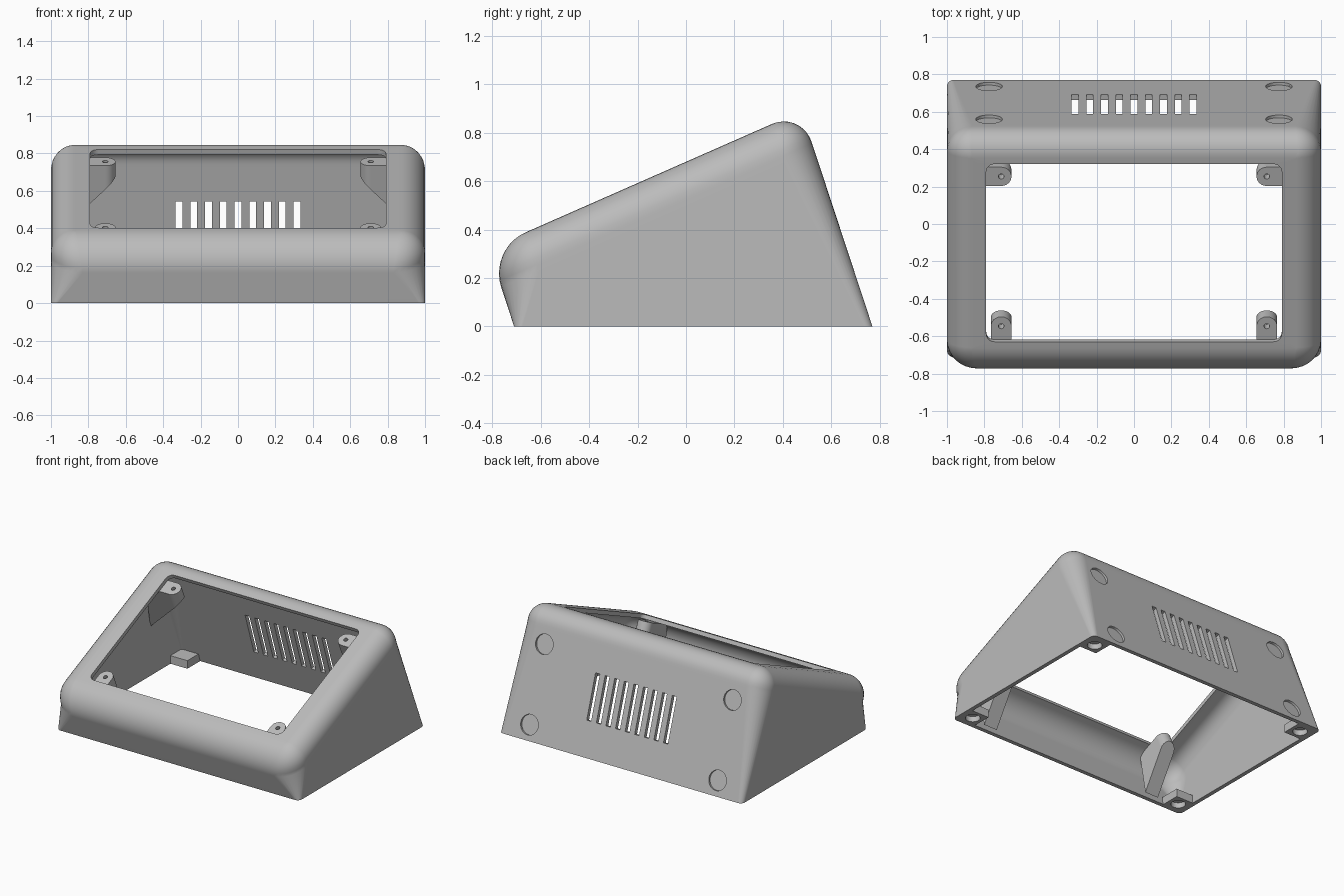
import bpy, bmesh, math
from mathutils import Matrix, Vector

cube = bpy.data.objects.get("Cube")
if cube:
    bpy.data.objects.remove(cube)

grey = bpy.data.materials.new("Grey plastic")
grey.use_nodes = True
grey.diffuse_color = (0.5, 0.5, 0.5, 1)
grey.node_tree.nodes["Principled BSDF"].inputs["Base Color"].default_value = (0.5, 0.5, 0.5, 1)

SLOPE = math.atan(0.44)
CS, SN = math.cos(SLOPE), math.sin(SLOPE)
THICK = 0.03
SEG = 8


def on_slope(x, u, n):
    """Point from coordinates along and normal to the sloped face."""
    return Vector((x, u * CS - n * SN, 0.68 + u * SN + n * CS))


def make_object(name, bm):
    bmesh.ops.recalc_face_normals(bm, faces=bm.faces)
    mesh = bpy.data.meshes.new(name)
    bm.to_mesh(mesh)
    bm.free()
    mesh.materials.append(grey)
    obj = bpy.data.objects.new(name, mesh)
    bpy.context.collection.objects.link(obj)
    return obj


def activate(obj):
    bpy.ops.object.select_all(action='DESELECT')
    obj.select_set(True)
    bpy.context.view_layer.objects.active = obj


def cut(obj, bm):
    """Subtract the shapes in bm and discard the cutter."""
    cutter = make_object("cutter", bm)
    cutter.hide_render = True
    mod = obj.modifiers.new("Cut", 'BOOLEAN')
    mod.operation, mod.solver, mod.object = 'DIFFERENCE', 'EXACT', cutter
    activate(obj)
    bpy.ops.object.modifier_apply(modifier=mod.name)
    bpy.data.objects.remove(cutter)


def finish(obj):
    activate(obj)
    bpy.ops.object.shade_smooth_by_angle(angle=math.radians(30))
    mod = obj.modifiers.new("Normals", 'WEIGHTED_NORMAL')
    mod.keep_sharp = True


def outline(hx, a0, a1, rf, rb):
    """Rounded rectangle with separate front and back corner radii."""
    pts = []
    for sx, a, r, k in ((1, a1, rb, 0), (-1, a1, rb, 1), (-1, a0, rf, 2), (1, a0, rf, 3)):
        sa = 1 if k < 2 else -1
        for i in range(SEG + 1):
            t = (k + i / SEG) * math.pi / 2
            pts.append((sx * (hx - r) + r * math.cos(t), a - sa * r + r * math.sin(t)))
    return pts


def inset(d, r):
    return r - math.sqrt(r * r - (r - d) ** 2) if d < r else 0.0


def shell_rings(t):
    """Rings from the base up over the rounded top, offset inward by t."""
    base = outline(1 - t, -0.71 + t, 0.77 - t, 0.034 - t, 0.034 - t)
    rings = [[Vector((x, y, 0)) for x, y in base]]
    rf, rb, rs = 0.165 - t, 0.135 - t, 0.13 - t
    for k in range(11):
        d = rf * (1 - math.sin(k / 10 * math.pi / 2))
        depth = d + t
        f, b, s = inset(d, rf), inset(d, rb), inset(d, rs)
        pts = outline(1 - t - s, -0.891 + t - 0.097 * depth + f,
                      0.521 - t - 0.097 * depth - b,
                      max(0.17 - t - f, 0.006), max(0.135 - t - b, 0.006))
        rings.append([on_slope(x, u, -depth) for x, u in pts])
    return rings


# Housing: one closed loft over the outside, through the window and down the inside
window = outline(0.79, -0.688, 0.35, 0.045, 0.045)
rings = shell_rings(0)
rings += [[on_slope(x, u, n) for x, u in window] for n in (0, -THICK)]
rings += reversed(shell_rings(THICK))
bm = bmesh.new()
loops = [[bm.verts.new(p) for p in ring] for ring in rings]
for i, low in enumerate(loops):
    high = loops[(i + 1) % len(loops)]
    for j in range(len(low)):
        k = (j + 1) % len(low)
        bm.faces.new((low[j], low[k], high[k], high[j]))
housing = make_object("housing", bm)

# Vent slots and round recesses in the back wall
lean = Matrix.Translation((0, 0.77, 0)) @ Matrix.Rotation(math.atan(0.329), 4, 'X')
bm = bmesh.new()
for i in range(-4, 5):
    bmesh.ops.create_cube(bm, size=1, matrix=lean @ Matrix.Translation((i * 0.079, 0, 0.417))
                          @ Matrix.Diagonal((0.036, 0.2, 0.33, 1)))
for x in (-0.775, 0.775):
    for v in (0.11, 0.67):
        bmesh.ops.create_cone(bm, cap_ends=True, segments=40, radius1=0.071, radius2=0.071, depth=0.032,
                              matrix=lean @ Matrix.Translation((x, 0, v)) @ Matrix.Rotation(math.pi / 2, 4, 'X'))
cut(housing, bm)
finish(housing)


def boss(name, x, u, dx, du, reach, fall):
    """Screw post with a rounded nose and an angled underside running to a wall."""
    r, drop = 0.055, 0.085
    flat = []
    for i in range(13):
        t = math.pi * (i / 12 - 0.5)
        flat.append((-r * math.cos(t), r * math.sin(t)))
    flat += [(reach, r), (reach, -r)]
    bm = bmesh.new()
    top, low = [], []
    for along, side in flat:
        far = along * 0.72 if along > r else along
        for ring, a, n in ((top, far, -0.032), (low, along, -0.032 - drop - fall * (along + r))):
            ring.append(bm.verts.new(on_slope(x + dx * a - du * side, u + du * a + dx * side, n)))
    bm.faces.new(top)
    bm.faces.new(low)
    for j in range(len(top)):
        k = (j + 1) % len(top)
        bm.faces.new((top[j], top[k], low[k], low[j]))
    obj = make_object(name, bm)
    bm = bmesh.new()
    bmesh.ops.create_cone(bm, cap_ends=True, segments=16, radius1=0.015, radius2=0.015, depth=0.1,
                          matrix=Matrix.Translation(on_slope(x, u, -0.04)) @ Matrix.Rotation(SLOPE, 4, 'X'))
    cut(obj, bm)
    finish(obj)


def foot(name, x, y):
    """Corner pad with a round blind recess underneath."""
    bm = bmesh.new()
    bmesh.ops.create_cube(bm, size=1, matrix=Matrix.Translation((x, y, 0.03))
                          @ Matrix.Diagonal((0.15, 0.15, 0.06, 1)))
    obj = make_object(name, bm)
    bm = bmesh.new()
    bmesh.ops.create_cone(bm, cap_ends=True, segments=32, radius1=0.05, radius2=0.05, depth=0.08,
                          matrix=Matrix.Translation((x, y, 0)))
    cut(obj, bm)
    finish(obj)


# Screw posts and corner pads on both sides
for side, s in (("left", 1), ("right", -1)):
    boss("back_post_" + side, s * 0.71, 0.263, s, 0, 0.27, 1.0)
    boss("front_post_" + side, s * 0.71, -0.611, 0, -1, 0.26, 0.7)
    foot("back_pad_" + side, s * 0.905, 0.665)
    foot("front_pad_" + side, s * 0.905, -0.615)
